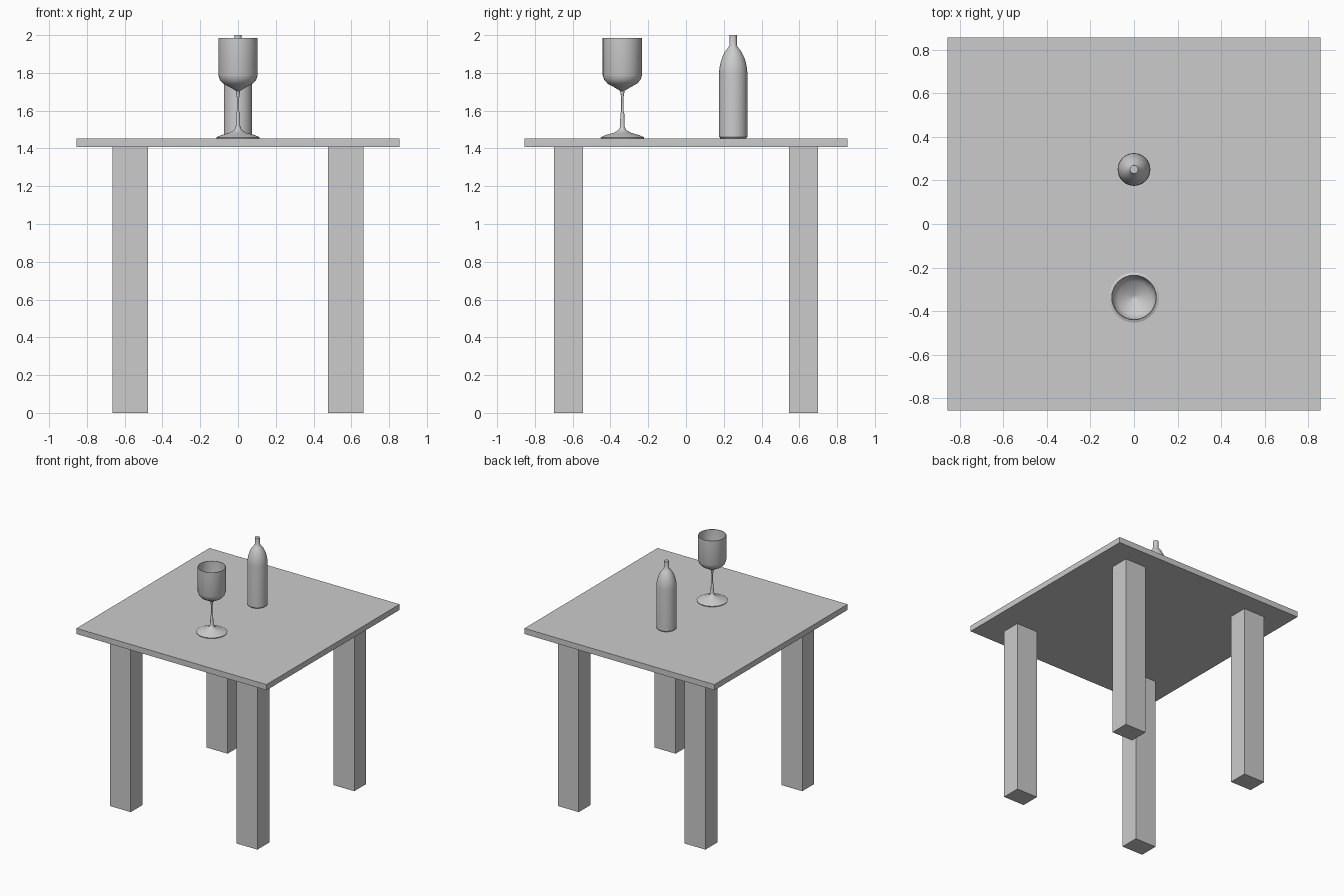
import bpy, bmesh, math

if "Cube" in bpy.data.objects:
    bpy.data.objects.remove(bpy.data.objects["Cube"])

TOP = 1.453  # table surface height


def box(name, center, size):
    bpy.ops.mesh.primitive_cube_add(size=1, location=center)
    ob = bpy.context.object
    ob.name = name
    ob.scale = size
    bpy.ops.object.transform_apply(location=False, rotation=False, scale=True)
    return ob


def lathe(name, profile, location, segments=32):
    """Revolve (radius, height) points around z."""
    bm = bmesh.new()
    verts = [bm.verts.new((r, 0, z)) for r, z in profile]
    edges = [bm.edges.new(pair) for pair in zip(verts, verts[1:])]
    bmesh.ops.spin(bm, geom=verts + edges, cent=(0, 0, 0), axis=(0, 0, 1),
                   angle=math.tau, steps=segments, use_duplicate=False)
    bmesh.ops.remove_doubles(bm, verts=bm.verts, dist=0.0002)
    bmesh.ops.recalc_face_normals(bm, faces=bm.faces)
    mesh = bpy.data.meshes.new(name)
    bm.to_mesh(mesh)
    bm.free()
    ob = bpy.data.objects.new(name, mesh)
    ob.location = location
    bpy.context.collection.objects.link(ob)
    bpy.ops.object.select_all(action='DESELECT')
    ob.select_set(True)
    bpy.context.view_layer.objects.active = ob
    bpy.ops.object.shade_smooth_by_angle(angle=math.radians(35))
    return ob


# Table top
box("table_top", (0, 0, TOP - 0.023), (1.71, 1.71, 0.046))

# Four rectangular legs
leg_height = TOP - 0.046
for y, end in ((-0.622, "front"), (0.622, "back")):
    for x, side in ((-0.57, "left"), (0.57, "right")):
        box(f"{end}_{side}_leg", (x, y, leg_height / 2), (0.188, 0.153, leg_height))

# Wine glass: foot, stem, outer bowl, then back down the inside
lathe("wine_glass", [
    (0, 0), (0.113, 0), (0.115, 0.006), (0.085, 0.019), (0.045, 0.03),
    (0.02, 0.045), (0.012, 0.062), (0.0105, 0.13), (0.006, 0.145),
    (0.006, 0.215), (0.010, 0.24), (0.012, 0.252),
    (0.045, 0.272), (0.078, 0.29), (0.096, 0.31), (0.104, 0.335),
    (0.104, 0.532), (0.100, 0.532),
    (0.100, 0.336), (0.092, 0.313), (0.075, 0.295), (0.043, 0.277),
    (0.010, 0.258), (0, 0.256)], (0, -0.337, TOP))

# Bottle: rounded base, straight body, curved shoulder, narrow neck
lathe("bottle", [
    (0, 0), (0.068, 0), (0.075, 0.008), (0.075, 0.345), (0.073, 0.372),
    (0.067, 0.402), (0.057, 0.432), (0.043, 0.460), (0.027, 0.480),
    (0.020, 0.492), (0.019, 0.547), (0, 0.547)], (0, 0.25, TOP))
